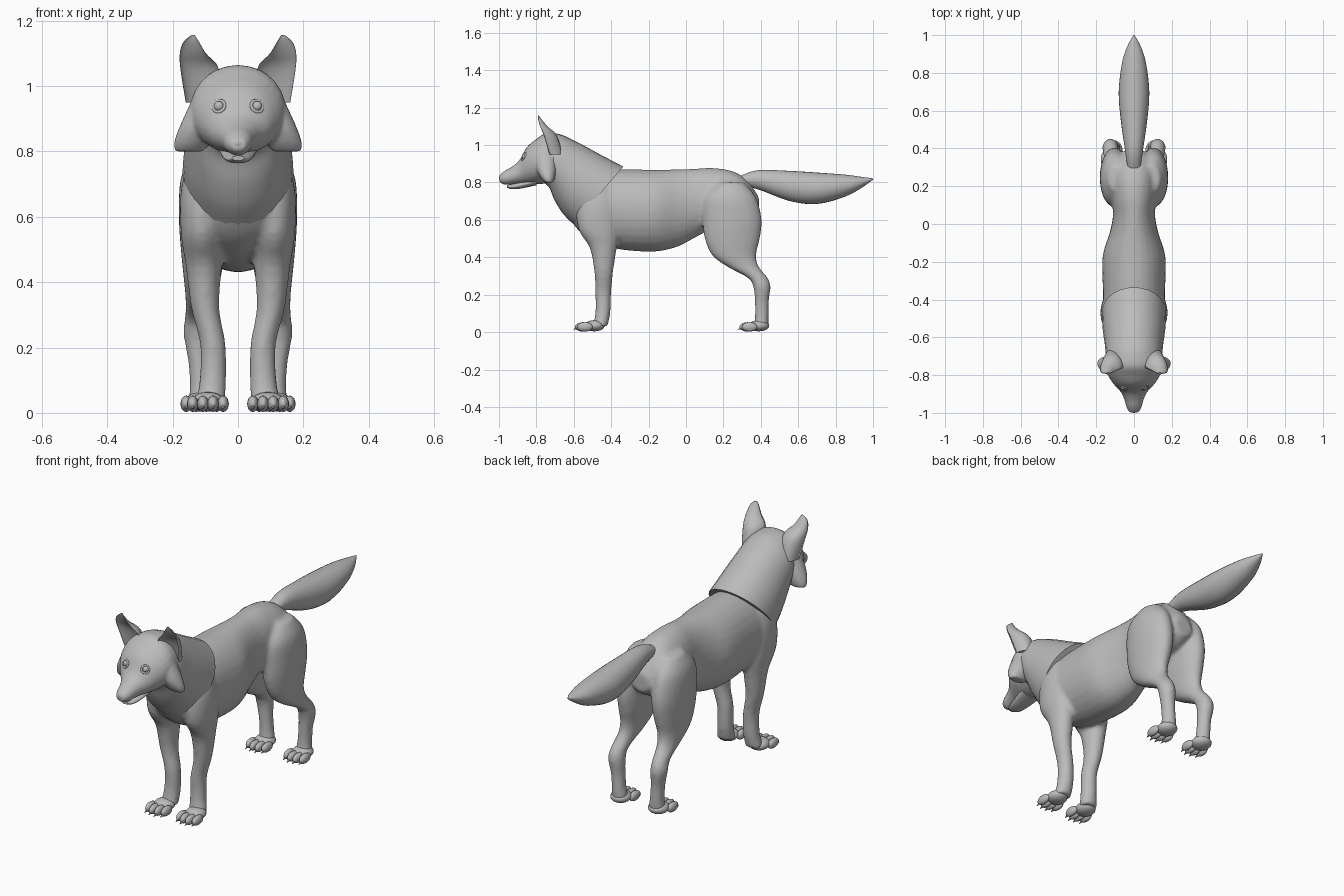
import bpy
import bmesh
import math
from mathutils import Vector, Matrix

old = bpy.data.objects.get("Cube")
if old:
    bpy.data.objects.remove(old, do_unlink=True)

# One plain grey for the whole animal
grey = bpy.data.materials.new("plain grey")
grey.use_nodes = True
COLOUR = (0.5, 0.5, 0.5, 1)
grey.diffuse_color = COLOUR
grey.node_tree.nodes["Principled BSDF"].inputs["Base Color"].default_value = COLOUR


def finish(name, bm):
    """Turn a bmesh into a smooth shaded grey object."""
    bmesh.ops.recalc_face_normals(bm, faces=bm.faces)
    mesh = bpy.data.meshes.new(name)
    for face in bm.faces:
        face.smooth = len(face.verts) <= 4
    bm.to_mesh(mesh)
    bm.free()
    mesh.materials.append(grey)
    obj = bpy.data.objects.new(name, mesh)
    bpy.context.collection.objects.link(obj)
    return obj


def spline(rows, steps):
    """Pass a smooth curve through rows of numbers."""
    out = []
    last = len(rows) - 1
    for i in range(last):
        p, a, b, n = (rows[max(0, min(last, i + k))] for k in (-1, 0, 1, 2))
        for s in range(steps):
            t = s / steps
            out.append([0.5 * (2 * q + (r - o) * t + (2 * o - 5 * q + 4 * r - w) * t * t
                               + (3 * q - o - 3 * r + w) * t ** 3)
                        for o, q, r, w in zip(p, a, b, n)])
    out.append(list(rows[-1]))
    return out


def loft(bm, rows, side=1, dish=0, steps=4, sides=28):
    """Skin oval rings; a row is first y, z, second y, z, centre x, half width."""
    rings = []
    for ya, za, yb, zb, cx, hw in spline(rows, steps):
        centre = Vector((cx, (ya + yb) / 2, (za + zb) / 2))
        reach = Vector((0, (ya - yb) / 2, (za - zb) / 2))
        ring = []
        for k in range(sides):
            angle = math.tau * k / sides
            c = math.cos(angle)
            if dish and c > 0:
                c *= -dish
            p = centre + reach * c + Vector((hw * math.sin(angle), 0, 0))
            p.x *= side
            ring.append(bm.verts.new(p))
        rings.append(ring)
    for a, b in zip(rings, rings[1:]):
        for k in range(sides):
            n = (k + 1) % sides
            bm.faces.new((a[k], a[n], b[n], b[k]))
    bm.faces.new(rings[0])
    bm.faces.new(rings[-1])


def slices(rows):
    """Upright slices: y, bottom, top, half width."""
    return [(y, hi, y, lo, 0, hw) for y, lo, hi, hw in rows]


def levels(rows):
    """Level slices: z, front, back, centre x, half width."""
    return [(f, z, b, z, x, hw) for z, f, b, x, hw in rows]


def ball(bm, centre, size):
    matrix = Matrix.Translation(centre) @ Matrix.Diagonal((*size, 1))
    bmesh.ops.create_uvsphere(bm, u_segments=16, v_segments=10, radius=1, matrix=matrix)


def blend(obj, voxel, rounds):
    """Fuse overlapping volumes into one soft skin."""
    fuse = obj.modifiers.new("fuse", "REMESH")
    fuse.mode = "VOXEL"
    fuse.voxel_size = voxel
    fuse.use_smooth_shade = True
    soften = obj.modifiers.new("soften", "SMOOTH")
    soften.factor = 0.5
    soften.iterations = rounds


# Torso and legs, fused together
torso = [(-.62, .6, .74, .06), (-.56, .53, .83, .135), (-.46, .47, .86, .16),
         (-.34, .44, .87, .165), (-.17, .43, .868, .166), (-.05, .455, .87, .13),
         (.04, .5, .873, .112), (.14, .55, .878, .115), (.25, .56, .86, .12),
         (.33, .58, .81, .1), (.39, .62, .72, .05)]
front_leg = [(.78, -.53, -.4, .1, .05), (.68, -.58, -.36, .105, .07),
             (.55, -.575, -.355, .11, .065), (.45, -.515, -.37, .105, .055),
             (.32, -.49, -.39, .1, .043), (.21, -.485, -.4, .077, .039),
             (.1, -.485, -.405, .077, .041), (.03, -.5, -.42, .085, .046)]
hind_leg = [(.8, .17, .31, .085, .05), (.72, .1, .375, .1, .075),
            (.6, .09, .405, .103, .078), (.5, .1, .395, .105, .07),
            (.41, .14, .375, .11, .056), (.35, .22, .39, .115, .046),
            (.29, .33, .437, .123, .04), (.24, .36, .452, .125, .042),
            (.16, .368, .442, .118, .035), (.08, .368, .442, .112, .036),
            (.03, .36, .44, .11, .043)]
bm = bmesh.new()
loft(bm, slices(torso))
for side in (-1, 1):
    loft(bm, levels(front_leg), side)
    loft(bm, levels(hind_leg), side)
blend(finish("body_and_legs", bm), 0.011, 5)

# Neck ruff, overlapping the shoulders with a crisp rim
neck = [(-.335, .885, -.6, .575, 0, .17), (-.45, .945, -.655, .63, 0, .166),
        (-.57, 1.01, -.7, .7, 0, .155), (-.68, 1.06, -.73, .77, 0, .145),
        (-.74, 1.05, -.76, .8, 0, .12)]
bm = bmesh.new()
loft(bm, neck)
finish("neck_ruff", bm)

# Tail
tail = [(.27, .785, .825, .03), (.38, .765, .865, .046), (.55, .702, .862, .07),
        (.7, .685, .853, .081), (.85, .724, .842, .064), (.94, .772, .83, .036),
        (1, .815, .822, .003)]
bm = bmesh.new()
loft(bm, slices(tail))
finish("tail", bm)

# Head with upper muzzle and flared cheeks
head = [(-.68, .81, 1.06, .135), (-.75, .795, 1.063, .146), (-.8, .79, 1.032, .138),
        (-.85, .79, .99, .106), (-.89, .792, .92, .07), (-.93, .79, .885, .051),
        (-.97, .788, .862, .04), (-.998, .803, .838, .024)]
cheek = [(.95, -.8, -.7, .1, .045), (.88, -.8, -.695, .125, .052),
         (.83, -.78, -.7, .14, .055), (.8, -.755, -.71, .15, .044)]
bm = bmesh.new()
loft(bm, slices(head))
for side in (-1, 1):
    loft(bm, levels(cheek), side)
blend(finish("head", bm), 0.007, 3)

# Lower jaw and nose
jaw = [(-.8, .785, .83, .06), (-.88, .768, .805, .048), (-.93, .764, .791, .036),
       (-.957, .772, .787, .018)]
bm = bmesh.new()
loft(bm, slices(jaw))
finish("lower_jaw", bm)
bm = bmesh.new()
ball(bm, (0, -.98, .825), (.025, .02, .019))
finish("nose", bm)

ear = [(.95, -.8, -.66, .115, .045), (1.05, -.83, -.69, .117, .059),
       (1.1, -.82, -.74, .138, .04), (1.135, -.81, -.77, .143, .024),
       (1.157, -.795, -.785, .137, .004)]
for side, word in ((-1, "right"), (1, "left")):
    # Dished ear
    bm = bmesh.new()
    loft(bm, levels(ear), side, dish=0.45)
    finish(word + "_ear", bm)

    # Eye with a rim of lid
    spot = Vector((side * .058, -.862, .938))
    bm = bmesh.new()
    ball(bm, spot, (.016, .016, .016))
    finish(word + "_eye", bm)
    bpy.ops.mesh.primitive_torus_add(
        major_radius=.019, minor_radius=.005, major_segments=20, minor_segments=8,
        location=spot + Vector((0, -.005, 0)),
        rotation=(math.radians(70), 0, side * math.radians(25)))
    lid = bpy.context.object
    lid.name = word + "_eyelid"
    lid.data.materials.append(grey)
    bpy.ops.object.shade_smooth()

    # Paws: pad, four toes and claws
    for place, x, y in (("front", .092, -.49), ("hind", .112, .39)):
        bm = bmesh.new()
        ball(bm, (side * x, y, .034), (.052, .055, .03))
        for k in range(4):
            spread = k - 1.5
            lead = .012 if abs(spread) < 1 else 0
            toe = Vector((side * x + spread * .031, y - .05 - lead, .028))
            ball(bm, toe, (.0175, .042, .025))
            claw = Matrix.Translation(toe + Vector((0, -.04, -.011)))
            claw = claw @ Matrix.Rotation(math.radians(105), 4, "X")
            bmesh.ops.create_cone(bm, cap_ends=True, segments=8, radius1=.008,
                                  radius2=.001, depth=.026, matrix=claw)
        finish(word + "_" + place + "_paw", bm)
